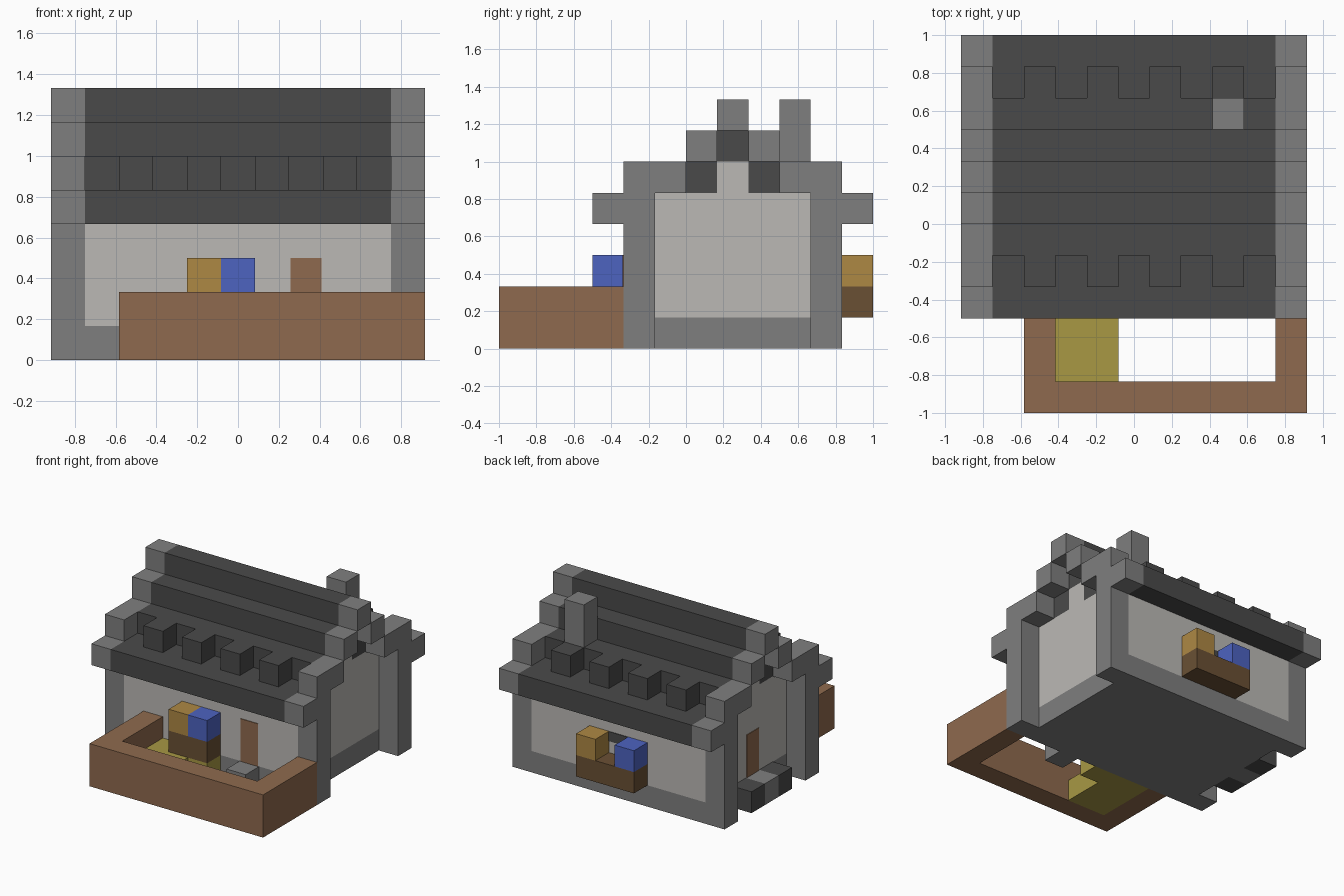
import bpy

if "Cube" in bpy.data.objects:
    bpy.data.objects.remove(bpy.data.objects["Cube"], do_unlink=True)

U = 1 / 6      # one building block
W = 5.5        # half width of the house
I = 4.5        # half width between the gable trims


def material(name, hex_code):
    def linear(c):
        return c / 12.92 if c <= 0.04045 else ((c + 0.055) / 1.055) ** 2.4
    rgb = [linear(int(hex_code[i:i + 2], 16) / 255) for i in (0, 2, 4)]
    mat = bpy.data.materials.new(name)
    mat.use_nodes = True
    mat.diffuse_color = (*rgb, 1)
    mat.node_tree.nodes["Principled BSDF"].inputs["Base Color"].default_value = (*rgb, 1)
    return mat


STONE = material("grey stone", "7f7f7f")
SLATE = material("dark slate", "4a4a4a")
PLASTER = material("pale plaster", "bbb9b5")
WOOD = material("brown wood", "8f6a4e")
DARK_WOOD = material("dark wood", "6a5034")
GOLD = material("golden flower", "ae8844")
BLUE = material("blue flower", "4d63c0")
STRAW = material("yellow straw", "a89844")


def box(name, mat, x, y, z):
    """Box spanning the given ranges, measured in blocks."""
    corners = [(a * U, b * U, c * U) for a in x for b in y for c in z]
    faces = [(0, 1, 3, 2), (4, 6, 7, 5), (0, 4, 5, 1),
             (2, 3, 7, 6), (0, 2, 6, 4), (1, 5, 7, 3)]
    mesh = bpy.data.meshes.new(name)
    mesh.from_pydata(corners, [], faces)
    mesh.materials.append(mat)
    obj = bpy.data.objects.new(name, mesh)
    bpy.context.collection.objects.link(obj)
    return obj


def flip(y, side):
    """Mirror a y range about the ridge line when building the back."""
    return y if side == "front" else (3 - y[1], 3 - y[0])


# House body between the front and back walls
box("foundation", STONE, (-I, I), (-2, 5), (0, 1))
box("gable_walls", PLASTER, (-I, I), (-1, 4), (1, 5))
box("gable_peak", PLASTER, (-I, I), (1, 2), (5, 6))

for side in ("front", "back"):
    # Long walls and roof courses
    box(side + "_wall", PLASTER, (-I, I), flip((-2, -1), side), (1, 4))
    box(side + "_eave", SLATE, (-I, I), flip((-3, -2), side), (4, 5))
    box(side + "_wall_plate", SLATE, (-I, I), flip((-2, -1), side), (4, 5))
    box(side + "_lower_roof", SLATE, (-I, I), flip((-1, 1), side), (5, 6))
    # Row of separate roof blocks
    for i in range(4):
        x = 2 * i - 3.5
        box(side + "_roof_block", SLATE, (x, x + 1), flip((-2, -1), side), (5, 6))
    # Stone trim at both ends
    for end, x in (("left", (I, W)), ("right", (-W, -I))):
        tag = side + "_" + end
        box(tag + "_pillar", STONE, x, flip((-2, -1), side), (0, 5))
        box(tag + "_eave_trim", STONE, x, flip((-3, -2), side), (4, 5))
        box(tag + "_lower_trim", STONE, x, flip((-2, 0), side), (5, 6))
        box(tag + "_upper_trim", STONE, x, flip((0, 1), side), (6, 7))

# Upper roof, ridge and chimney
box("upper_roof", SLATE, (-I, I), (0, 3), (6, 7))
box("ridge", SLATE, (-I, I), (1, 2), (7, 8))
for end, x in (("left", (I, W)), ("right", (-W, -I))):
    box(end + "_ridge_trim", STONE, x, (1, 2), (7, 8))
box("chimney", STONE, (2.5, 3.5), (3, 4), (6, 8))

# Doors and window as thin plates
box("front_door", WOOD, (1.55, 2.45), (-2.03, -2), (1, 3))
box("side_door", WOOD, (-4.53, -I), (1.05, 1.95), (1, 3))
box("back_window", SLATE, (-0.5, 0.5), (5, 5.03), (2.55, 3))

# Door steps
box("front_step", STONE, (1.5, 2.5), (-3, -2), (0, 1))
for i, mat in enumerate((SLATE, STONE, SLATE)):
    box("side_step", mat, (-W, -I), (i, i + 1), (0, 1))

# Garden wall on three sides
box("garden_wall_front", WOOD, (-3.5, W), (-6, -5), (0, 2))
box("garden_wall_right", WOOD, (-3.5, -2.5), (-5, -2), (0, 2))
box("garden_wall_left", WOOD, (I, W), (-5, -2), (0, 2))

# Straw bed in the corner of the garden
box("straw_bed", STRAW, (-2.5, -0.5), (-5, -3), (0, 1))
box("straw_strip", STRAW, (-2.5, 0.5), (-3, -2), (0, 1))

# Flower boxes
box("front_planter", DARK_WOOD, (-1.5, 0.5), (-3, -2), (1, 2))
box("front_gold_flower", GOLD, (-1.5, -0.5), (-3, -2), (2, 3))
box("front_blue_flower", BLUE, (-0.5, 0.5), (-3, -2), (2, 3))
box("back_planter", DARK_WOOD, (-1.5, 1.5), (5, 6), (1, 2))
box("back_gold_flower", GOLD, (0.5, 1.5), (5, 6), (2, 3))
box("back_blue_flower", BLUE, (-1.5, -0.5), (5, 6), (2, 3))
